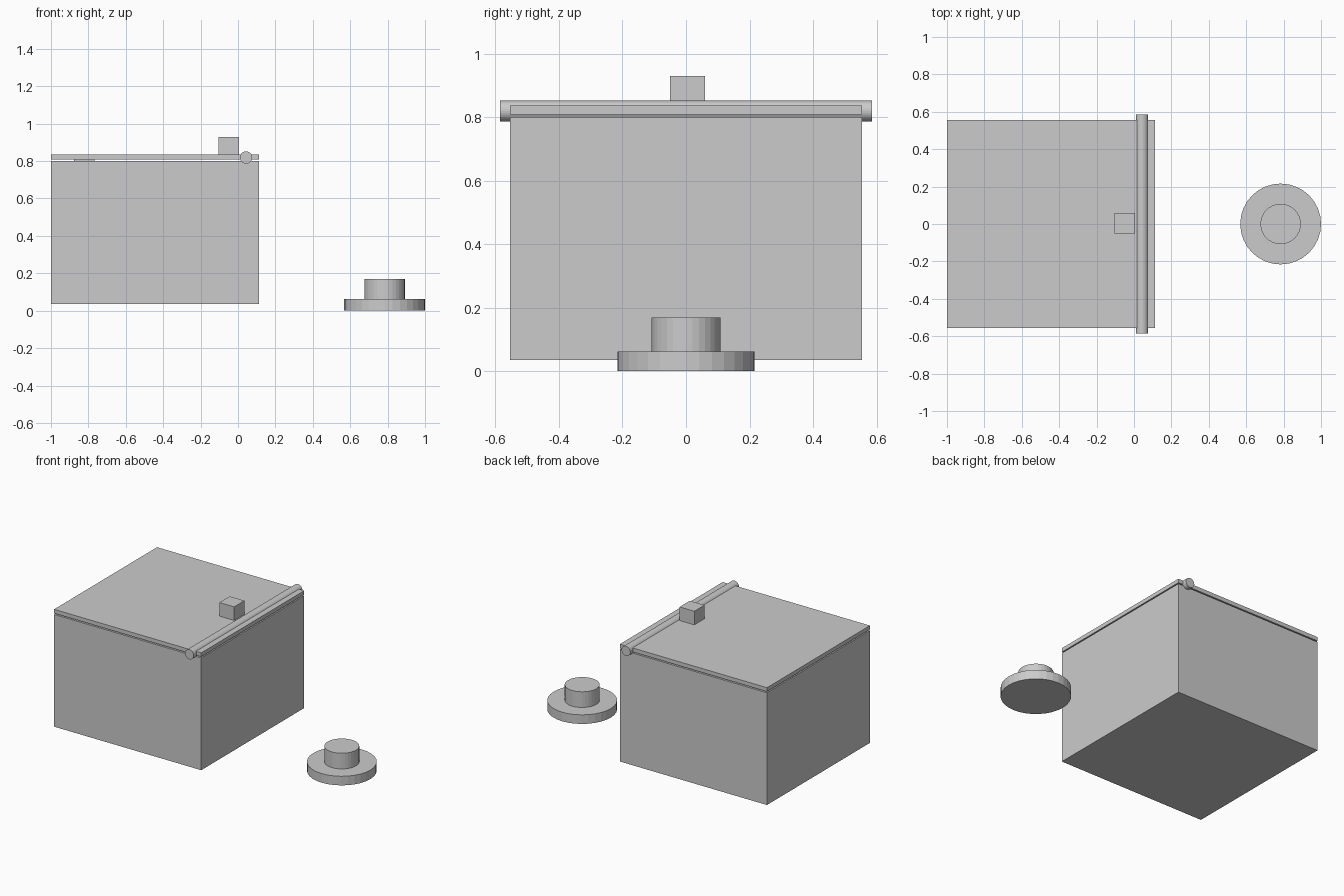
import bpy
import math

if "Cube" in bpy.data.objects:
    bpy.data.objects.remove(bpy.data.objects["Cube"])


def box(name, x, y, z):
    """Box from (min, max) ranges on each axis."""
    c = [(a + b) / 2 for a, b in (x, y, z)]
    bpy.ops.mesh.primitive_cube_add(size=1, location=c)
    ob = bpy.context.object
    ob.name = name
    ob.scale = [b - a for a, b in (x, y, z)]
    bpy.ops.object.transform_apply(location=False, rotation=False, scale=True)
    return ob


def cylinder(name, radius, depth, location, rotation=(0, 0, 0)):
    bpy.ops.mesh.primitive_cylinder_add(vertices=32, radius=radius, depth=depth,
                                        location=location, rotation=rotation)
    bpy.context.object.name = name
    return bpy.context.object


SIDE_X = (-1.0, 0.111)
SIDE_Y = (-0.555, 0.555)

# Chest body and the thin lid floating just above it
box("chest_body", SIDE_X, SIDE_Y, (0.035, 0.801))
box("lid", SIDE_X, SIDE_Y, (0.809, 0.836))

# Hinge rod along the right edge
cylinder("hinge_rod", 0.033, 1.172, (0.043, 0, 0.819), (math.pi / 2, 0, 0))

# Handle block on the lid and the catch peeking out under it
box("lid_handle", (-0.105, 0.006), (-0.05, 0.06), (0.83, 0.929))
box("catch", (-0.878, -0.767), (-0.055, 0.055), (0.72, 0.811))

# Free-standing push button
cylinder("button_base", 0.216, 0.062, (0.784, 0, 0.031))
cylinder("button_top", 0.108, 0.114, (0.784, 0, 0.112))
